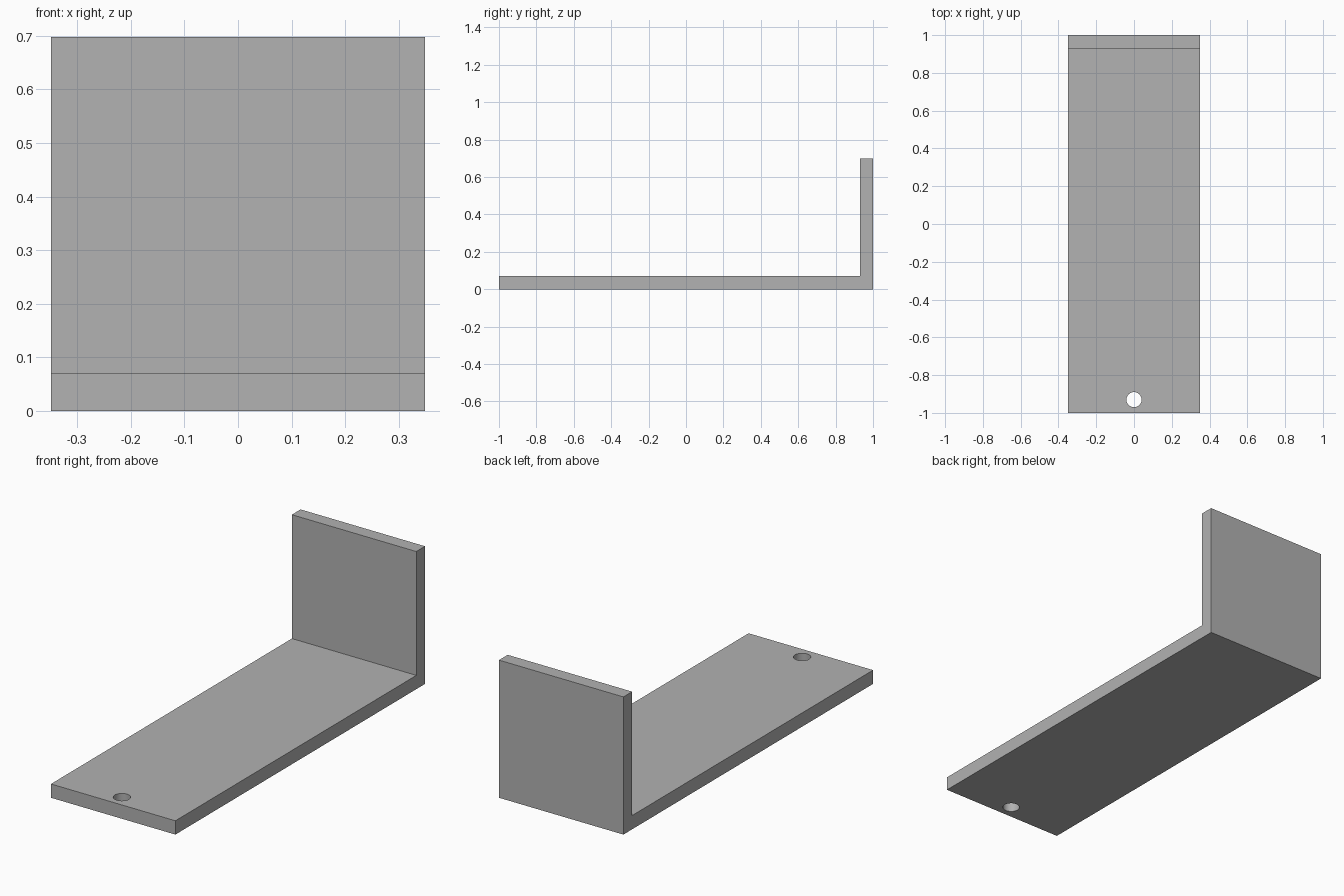
import bpy, bmesh

if "Cube" in bpy.data.objects:
    bpy.data.objects.remove(bpy.data.objects["Cube"])

HALF_WIDTH, HEIGHT, THICK = 0.349, 0.698, 0.07
HOLE_Y, HOLE_RADIUS = -0.93, 0.04

grey = bpy.data.materials.new("plain grey")
grey.diffuse_color = (0.445, 0.445, 0.445, 1)
grey.use_nodes = True
grey.node_tree.nodes["Principled BSDF"].inputs["Base Color"].default_value = grey.diffuse_color

# L-shaped bracket: side profile extruded across the width
profile = [(-1, 0), (1, 0), (1, HEIGHT), (1 - THICK, HEIGHT),
           (1 - THICK, THICK), (-1, THICK)]
bm = bmesh.new()
side = bm.faces.new([bm.verts.new((-HALF_WIDTH, y, z)) for y, z in profile])
extruded = bmesh.ops.extrude_face_region(bm, geom=[side])["geom"]
bmesh.ops.translate(bm, vec=(2 * HALF_WIDTH, 0, 0),
                    verts=[v for v in extruded if isinstance(v, bmesh.types.BMVert)])
bmesh.ops.recalc_face_normals(bm, faces=bm.faces)
mesh = bpy.data.meshes.new("bracket")
bm.to_mesh(mesh)
bm.free()
mesh.materials.append(grey)
bracket = bpy.data.objects.new("bracket", mesh)
bpy.context.collection.objects.link(bracket)

# Screw hole near the front edge
bpy.ops.mesh.primitive_cylinder_add(vertices=48, radius=HOLE_RADIUS, depth=0.3,
                                    location=(0, HOLE_Y, THICK / 2))
cutter = bpy.context.object
cutter.name = "hole_cutter"
cutter.data.materials.append(grey)

cut = bracket.modifiers.new("screw hole", 'BOOLEAN')
cut.operation = 'DIFFERENCE'
cut.solver = 'EXACT'
cut.object = cutter

# Apply the cut, remove the cutter and smooth the hole wall
bpy.ops.object.select_all(action='DESELECT')
bracket.select_set(True)
bpy.context.view_layer.objects.active = bracket
bpy.ops.object.modifier_apply(modifier=cut.name)
bpy.data.objects.remove(cutter)
bpy.ops.object.shade_smooth_by_angle()
